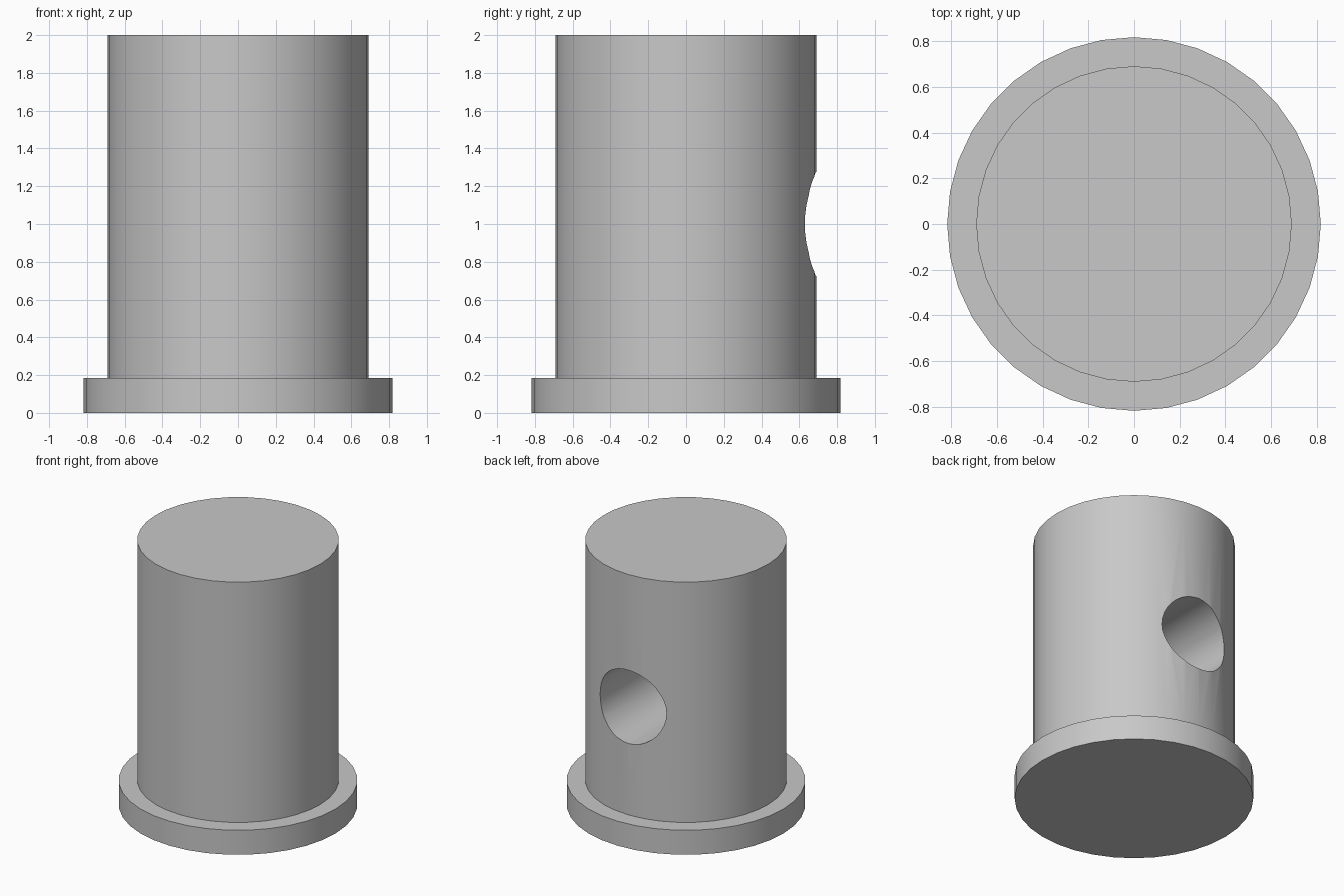
import bpy, bmesh, math

SEGMENTS = 36

cube = bpy.data.objects.get("Cube")
if cube:
    bpy.data.objects.remove(cube, do_unlink=True)

# Single flat grey
grey = bpy.data.materials.new("plain_grey")
grey.use_nodes = True
colour = (0.58, 0.58, 0.58, 1)
grey.diffuse_color = colour
grey.node_tree.nodes["Principled BSDF"].inputs["Base Color"].default_value = colour


def lathe(name, profile):
    """Closed solid of revolution from (radius, z) points, capped at both ends."""
    bm = bmesh.new()
    rings = []
    for r, z in profile:
        rings.append([bm.verts.new((r * math.cos(a), r * math.sin(a), z))
                      for a in (math.tau * i / SEGMENTS for i in range(SEGMENTS))])
    for low, high in zip(rings, rings[1:]):
        for i in range(SEGMENTS):
            j = (i + 1) % SEGMENTS
            bm.faces.new((low[i], low[j], high[j], high[i]))
    bm.faces.new(rings[0][::-1])
    bm.faces.new(rings[-1])
    bmesh.ops.recalc_face_normals(bm, faces=bm.faces)
    mesh = bpy.data.meshes.new(name)
    bm.to_mesh(mesh)
    bm.free()
    mesh.materials.append(grey)
    obj = bpy.data.objects.new(name, mesh)
    bpy.context.collection.objects.link(obj)
    return obj


# Solid pin with a wide base flange
pin = lathe("flanged_pin", [(0.817, 0), (0.817, 0.185), (0.69, 0.185), (0.69, 2)])

# Blind round hole bored into the back, reaching the axis
bore = lathe("bore_cutter", [(0.277, 0), (0.277, 1)])
bore.rotation_euler.x = -math.pi / 2
bore.location.z = 1
bore.hide_render = True

cut = pin.modifiers.new("bore", "BOOLEAN")
cut.operation = "DIFFERENCE"
cut.solver = "EXACT"
cut.object = bore

# Bake the cut, then drop the cutter
bpy.context.view_layer.objects.active = pin
for obj in bpy.context.selected_objects:
    obj.select_set(False)
pin.select_set(True)
bpy.ops.object.modifier_apply(modifier=cut.name)
bpy.data.objects.remove(bore, do_unlink=True)

# Smooth walls, crisp rims
bpy.ops.object.shade_smooth_by_angle(angle=math.radians(30))
